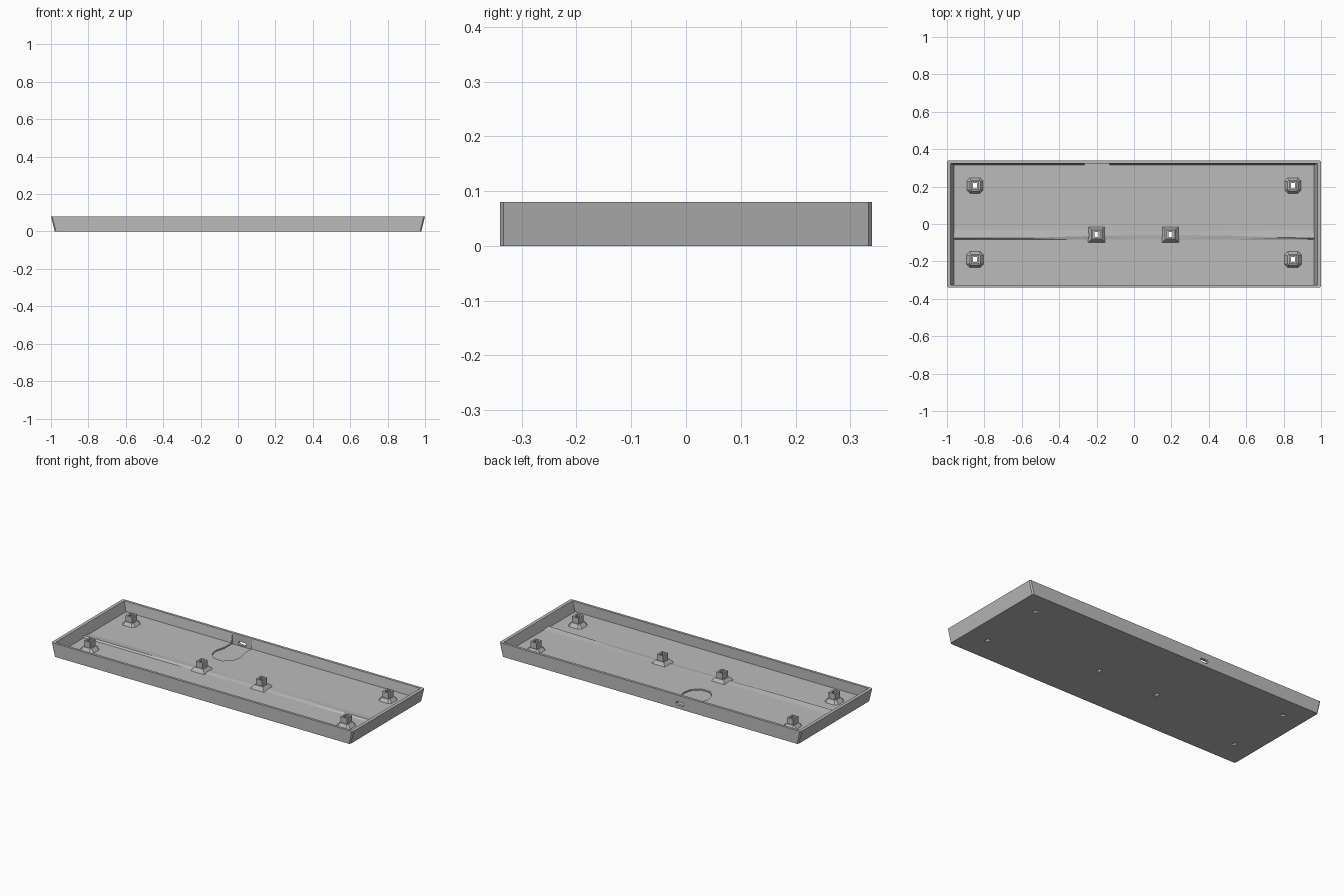
import bpy, bmesh, math

if "Cube" in bpy.data.objects:
    bpy.data.objects.remove(bpy.data.objects["Cube"])

grey = bpy.data.materials.new("case_grey")
grey.diffuse_color = (0.5, 0.5, 0.5, 1)
grey.use_nodes = True
grey.node_tree.nodes["Principled BSDF"].inputs["Base Color"].default_value = grey.diffuse_color


def loft(name, rings, tri=False):
    """Closed solid through rings of equal point count."""
    bm = bmesh.new()
    rows = [[bm.verts.new(p) for p in r] for r in rings]
    n = len(rows[0])
    for a, b in zip(rows, rows[1:]):
        for i in range(n):
            j = (i + 1) % n
            bm.faces.new((a[i], a[j], b[j], b[i]))
    bm.faces.new(rows[0][::-1])
    bm.faces.new(rows[-1])
    if tri:
        bmesh.ops.triangulate(bm, faces=bm.faces[:])
    bmesh.ops.recalc_face_normals(bm, faces=bm.faces[:])
    me = bpy.data.meshes.new(name)
    bm.to_mesh(me)
    bm.free()
    ob = bpy.data.objects.new(name, me)
    bpy.context.collection.objects.link(ob)
    me.materials.append(grey)
    return ob


def rect(hx, hy, z, cx=0, cy=0, c=0.0):
    """Rectangle ring, with cut corners when c is set."""
    if not c:
        pts = [(hx, -hy), (hx, hy), (-hx, hy), (-hx, -hy)]
    else:
        pts = [(hx - c, -hy), (hx, -hy + c), (hx, hy - c), (hx - c, hy),
               (-hx + c, hy), (-hx, hy - c), (-hx, -hy + c), (-hx + c, -hy)]
    return [(cx + x, cy + y, z) for x, y in pts]


def cut(ob, cutter, keep=False):
    m = ob.modifiers.new("cut", "BOOLEAN")
    m.operation, m.solver, m.object = "DIFFERENCE", "EXACT", cutter
    bpy.context.view_layer.objects.active = ob
    bpy.ops.object.modifier_apply(modifier=m.name)
    if not keep:
        bpy.data.objects.remove(cutter)


# Outer tray block, ends leaning outward
tray = loft("tray", [rect(0.98, 0.34, 0, c=0.007), rect(1.0, 0.34, 0.08, c=0.007)])

# Cavity: floor with a step along its length that softens in the middle
stations = [(-0.962, 1), (-0.55, 0.9), (-0.3, 0.5), (-0.12, 0.3), (0.0, 0.1),
            (0.2, 0.1), (0.5, 0.3), (0.8, 0.8), (0.962, 1)]
rings = []
for i, (x, k) in enumerate(stations):
    end = -1 if i == 0 else 1 if i == len(stations) - 1 else 0
    prof = [(-0.325, 0.1), (-0.325, 0.020), (-0.084, 0.020),
            (-0.076 + 0.02 * (1 - k), 0.023 + 0.006 * k),
            (-0.03, 0.023), (0.315, 0.023), (0.328, 0.1)]
    rings.append([(x + end * 0.018 * (z - 0.02) / 0.06, y, z) for y, z in prof])
cut(tray, loft("cavity_cutter", rings, True))

# Connector pocket in the floor against the back wall
outline = [(-0.23, 0.1), (-0.17, 0.1), (-0.128, 0.14), (-0.118, 0.19), (-0.132, 0.25),
           (-0.132, 0.324), (-0.264, 0.324), (-0.264, 0.25), (-0.28, 0.19), (-0.27, 0.14)]
cut(tray, loft("pocket_cutter", [[(x, y, z) for x, y in outline] for z in (0.015, 0.1)]))

# Rounded port through the back wall
port = []
for i in range(16):
    a = math.pi * (i + 0.5) / 8 - math.pi / 2
    port.append((-0.198 + 0.011 * math.cos(a) + (0.015 if math.cos(a) > 0 else -0.015),
                 0.031 + 0.010 * math.sin(a)))
cut(tray, loft("port_cutter", [[(x, y, z) for x, z in port] for y in (0.29, 0.4)]))

# Screw posts on flared feet, each with a hole right through the floor
spots = [(sx * 0.85, y, 0.018) for sx in (-1, 1) for y in (0.205, -0.19)]
spots += [(-0.2, -0.056, 0), (0.195, -0.056, 0)]
for i, (x, y, c) in enumerate(spots):
    post = loft("screw_post_%d" % (i + 1), [
        rect(0.047, 0.044, 0.018, x, y, c),
        rect(0.028, 0.028, 0.042, x, y, c * 0.35),
        rect(0.021, 0.024, 0.042, x, y, c * 0.03),
        rect(0.021, 0.024, 0.077, x, y, c * 0.03)])
    hole = loft("hole_cutter", [rect(0.011, 0.014, z, x, y) for z in (-0.05, 0.15)])
    cut(tray, hole, keep=True)
    cut(post, hole)
